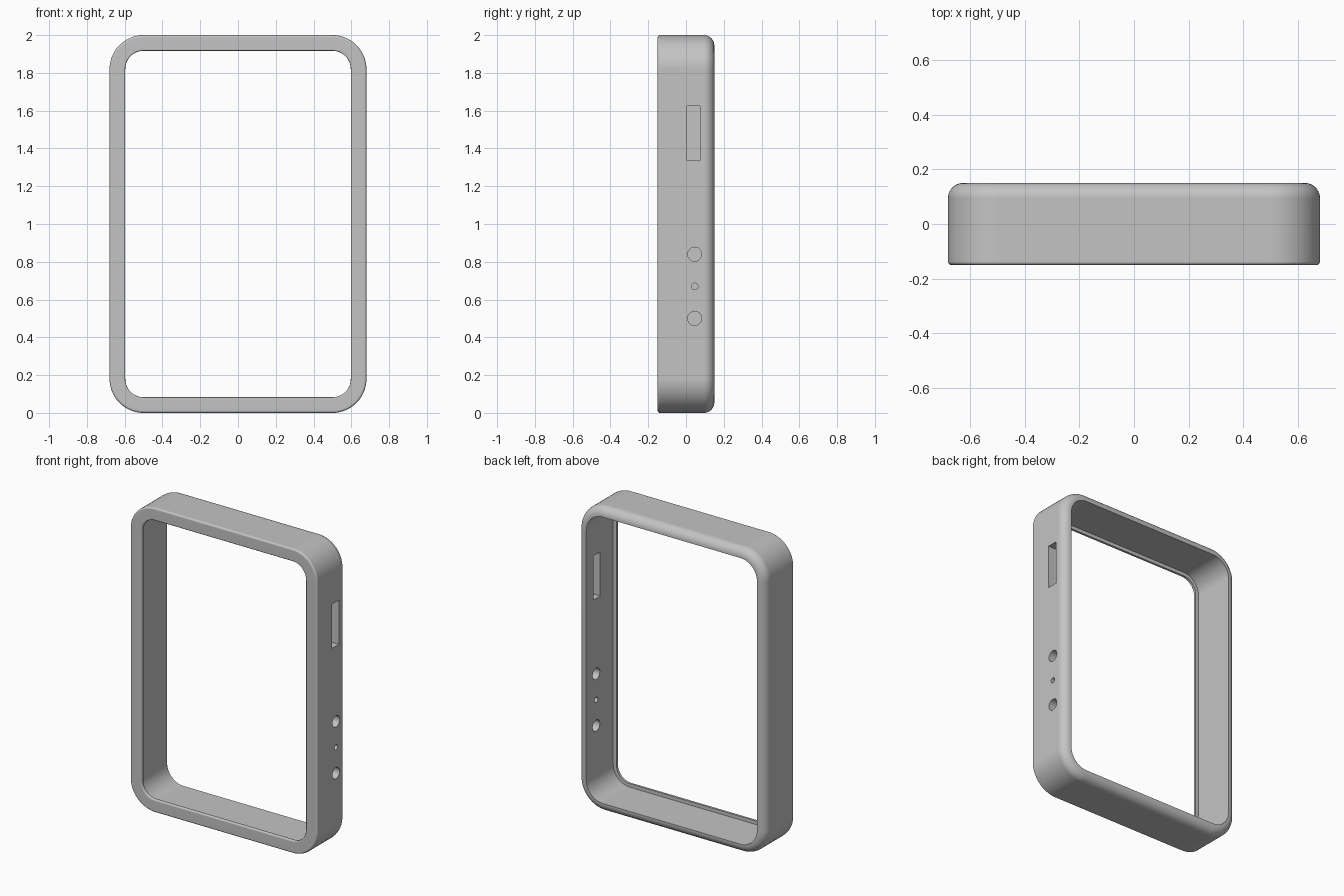
import bpy, bmesh
from math import sin, cos, pi, radians
from mathutils import Matrix, Vector

if "Cube" in bpy.data.objects:
    bpy.data.objects.remove(bpy.data.objects["Cube"])

HALF_W, HALF_H, HALF_D = 0.68, 1.0, 0.15
CORNER = 0.18
WALL, LIP = 0.06, 0.083
LIP_BACK = -0.13

grey = bpy.data.materials.new("plain grey")
grey.use_nodes = True
colour = (0.55, 0.55, 0.55, 1)
grey.diffuse_color = colour
grey.node_tree.nodes["Principled BSDF"].inputs["Base Color"].default_value = colour


def arc(cx, cy, r, start, end, steps):
    angles = [radians(start + (end - start) * i / steps) for i in range(steps + 1)]
    return [(cx + r * cos(a), cy + r * sin(a)) for a in angles]


def make_object(name, bm):
    bmesh.ops.recalc_face_normals(bm, faces=bm.faces)
    mesh = bpy.data.meshes.new(name)
    bm.to_mesh(mesh)
    bm.free()
    mesh.materials.append(grey)
    obj = bpy.data.objects.new(name, mesh)
    bpy.context.collection.objects.link(obj)
    return obj


def outline(bm, inset, y):
    """Rounded rectangle loop, inset from the outer edge."""
    x, z, r = HALF_W - CORNER, HALF_H - CORNER, CORNER - inset
    points = []
    for i, (sx, sz) in enumerate([(1, 1), (-1, 1), (-1, -1), (1, -1)]):
        points += arc(sx * x, sz * z, r, i * 90, i * 90 + 90, 16)
    return [bm.verts.new((px, y, pz + HALF_H)) for px, pz in points]


# Frame: cross-section (inset, depth) swept around the rounded outline
R_BACK, R_FRONT, R_LIP = 0.055, 0.012, 0.007
profile = arc(R_FRONT, -HALF_D + R_FRONT, R_FRONT, 270, 180, 4)
profile += arc(R_BACK, HALF_D - R_BACK, R_BACK, 180, 90, 10)
profile += [(WALL, HALF_D), (WALL, LIP_BACK), (LIP, LIP_BACK)]
profile += arc(LIP - R_LIP, -HALF_D + R_LIP, R_LIP, 0, -90, 4)

bm = bmesh.new()
loops = [outline(bm, *p) for p in profile]
for a, b in zip(loops, loops[1:] + loops[:1]):
    for i in range(len(a)):
        j = (i + 1) % len(a)
        bm.faces.new((a[i], a[j], b[j], b[i]))
frame = make_object("frame", bm)

# Openings through the left wall: one long slot and three round holes
bm = bmesh.new()
wall_x = HALF_W - WALL / 2
bmesh.ops.create_cube(bm, size=1, matrix=Matrix.Translation((wall_x, 0.04, 1.48))
                      @ Matrix.Diagonal((0.2, 0.07, 0.29, 1)))
for z, r in [(0.84, 0.037), (0.67, 0.017), (0.50, 0.037)]:
    bmesh.ops.create_cone(bm, cap_ends=True, segments=32, radius1=r, radius2=r, depth=0.2,
                          matrix=Matrix.Translation((wall_x, 0.046, z))
                          @ Matrix.Rotation(pi / 2, 4, "Y"))
cutter = make_object("opening_cutter", bm)
cutter.hide_render = True

cut = frame.modifiers.new("openings", "BOOLEAN")
cut.operation, cut.solver, cut.object = "DIFFERENCE", "EXACT", cutter

bpy.ops.object.select_all(action="DESELECT")
frame.select_set(True)
bpy.context.view_layer.objects.active = frame
bpy.ops.object.modifier_apply(modifier=cut.name)
bpy.data.objects.remove(cutter)

# Smooth fillets, crisp edges, clean flat walls
bpy.ops.object.shade_smooth_by_angle(angle=radians(30))
weighted = frame.modifiers.new("flat_walls", "WEIGHTED_NORMAL")
weighted.keep_sharp = True
